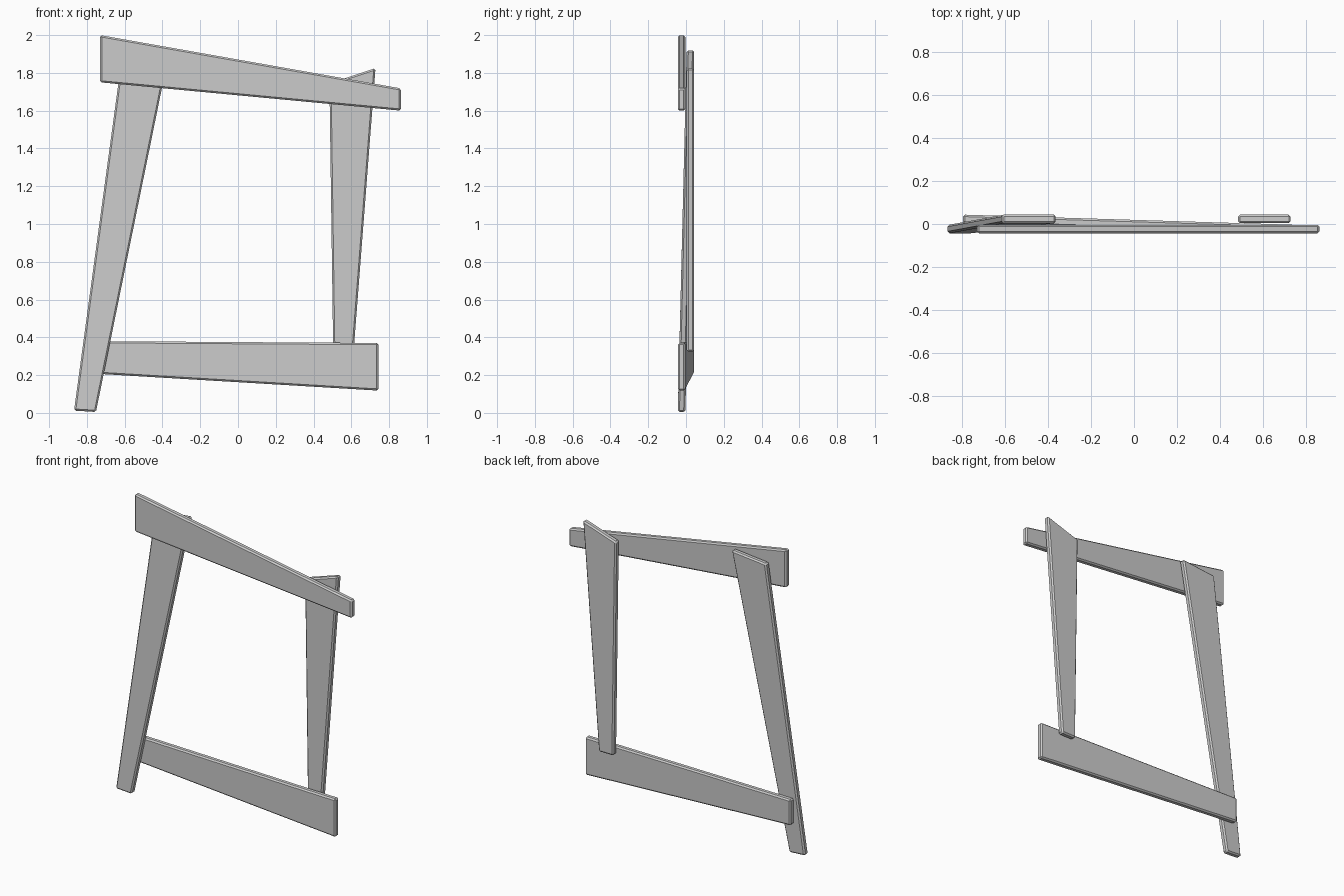
import bpy, bmesh

if "Cube" in bpy.data.objects:
    bpy.data.objects.remove(bpy.data.objects["Cube"])

THICK = 0.04
FRONT, BACK = -0.0235, 0.0235   # the two overlapping board layers


def plank(name, end_a, end_b, y_a, y_b):
    """Tapered board between two end edges, each a pair of (x, z) corners."""
    bm = bmesh.new()
    outline = [(p, y_a) for p in end_a] + [(p, y_b) for p in end_b]
    front, back = ([bm.verts.new((x, y + side * THICK / 2, z)) for (x, z), y in outline]
                   for side in (-1, 1))
    bm.faces.new(front)
    bm.faces.new(back[::-1])
    for i in range(4):
        j = (i + 1) % 4
        bm.faces.new((front[j], front[i], back[i], back[j]))
    bmesh.ops.recalc_face_normals(bm, faces=bm.faces)
    mesh = bpy.data.meshes.new(name)
    bm.to_mesh(mesh)
    bm.free()
    obj = bpy.data.objects.new(name, mesh)
    bpy.context.collection.objects.link(obj)
    # chamfered edges
    bevel = obj.modifiers.new("chamfer", 'BEVEL')
    bevel.width = 0.009
    bevel.segments = 1
    bevel.limit_method = 'NONE'
    return obj


# Horizontal boards, left end to right end; the lower one weaves behind the left post
plank("top_board", [(-0.73, 2.0), (-0.73, 1.75)], [(0.862, 1.60), (0.862, 1.718)], FRONT, FRONT)
plank("bottom_board", [(-0.795, 0.38), (-0.795, 0.21)], [(0.743, 0.118), (0.743, 0.37)], BACK, FRONT)

# Upright posts, bottom end to top end; the left one leans backwards
plank("left_post", [(-0.868, 0.012), (-0.752, 0.005)], [(-0.362, 1.92), (-0.613, 1.895)], FRONT, BACK)
plank("right_post", [(0.504, 0.325), (0.612, 0.325)], [(0.728, 1.825), (0.484, 1.745)], BACK, BACK)
